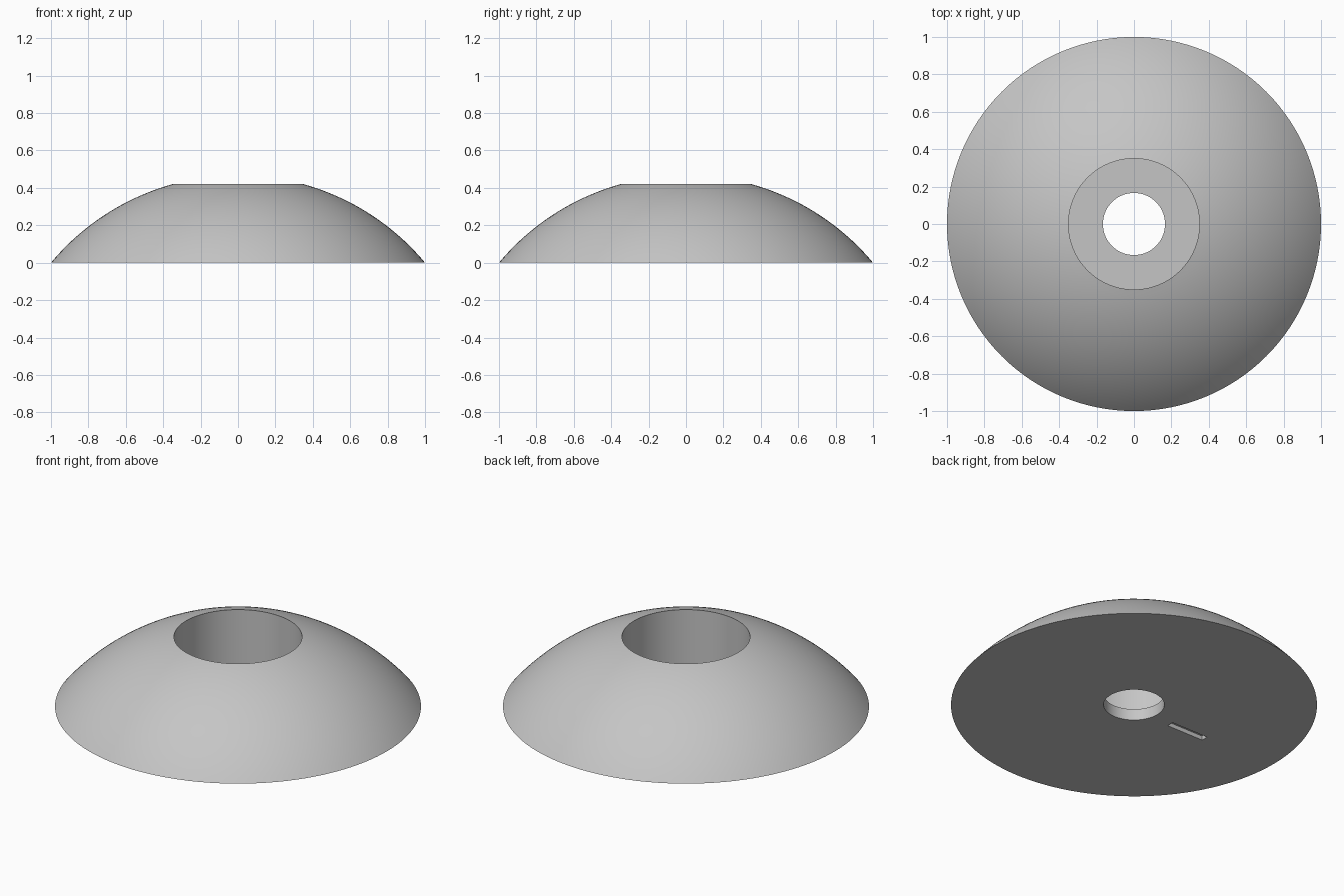
import bpy
import bmesh
import math

default_cube = bpy.data.objects.get("Cube")
if default_cube:
    bpy.data.objects.remove(default_cube, do_unlink=True)

# Dimensions
BASE_R, RIM_R, HOLE_R = 1.0, 0.35, 0.166
HEIGHT, SHELF_Z = 0.42, 0.068
SEGMENTS, DOME_STEPS = 128, 24

# Single plain grey finish
grey = bpy.data.materials.new("light_grey")
grey.use_nodes = True
colour = (0.56, 0.56, 0.56, 1.0)
grey.diffuse_color = colour
grey.node_tree.nodes["Principled BSDF"].inputs["Base Color"].default_value = colour

# Profile: spherical dome from base edge to rim, counterbore, shelf, through hole
centre_z = (RIM_R**2 + HEIGHT**2 - BASE_R**2) / (2 * HEIGHT)
sphere_r = math.hypot(BASE_R, centre_z)
start = math.atan2(-centre_z, BASE_R)
end = math.atan2(HEIGHT - centre_z, RIM_R)
profile = []
for i in range(DOME_STEPS + 1):
    a = start + (end - start) * i / DOME_STEPS
    profile.append((sphere_r * math.cos(a), centre_z + sphere_r * math.sin(a)))
profile += [(RIM_R, SHELF_Z), (HOLE_R, SHELF_Z), (HOLE_R, 0)]

# Lathe the closed profile around the z axis
bm = bmesh.new()
verts = [bm.verts.new((r, 0, z)) for r, z in profile]
edges = [bm.edges.new((verts[i - 1], verts[i])) for i in range(len(verts))]
bmesh.ops.spin(bm, geom=verts + edges, cent=(0, 0, 0), axis=(0, 0, 1),
               angle=math.tau, steps=SEGMENTS, use_merge=True)
bmesh.ops.remove_doubles(bm, verts=bm.verts[:], dist=0.0001)
bmesh.ops.recalc_face_normals(bm, faces=bm.faces[:])
mesh = bpy.data.meshes.new("domed_body")
bm.to_mesh(mesh)
bm.free()
mesh.materials.append(grey)
body = bpy.data.objects.new("domed_body", mesh)
bpy.context.collection.objects.link(body)

# Shallow locating slot in the underside
bpy.ops.mesh.primitive_cube_add(size=1, location=(-0.41, -0.035, 0))
cutter = bpy.context.object
cutter.name = "slot_cutter"
cutter.scale = (0.245, 0.042, 0.05)
cutter.hide_render = True
cutter.data.materials.append(grey)
cut = body.modifiers.new("slot", 'BOOLEAN')
cut.operation = 'DIFFERENCE'
cut.solver = 'EXACT'
cut.object = cutter

bpy.ops.object.select_all(action='DESELECT')
body.select_set(True)
bpy.context.view_layer.objects.active = body
bpy.ops.object.modifier_apply(modifier=cut.name)
bpy.data.objects.remove(cutter, do_unlink=True)

# Smooth dome with crisp rims
bpy.ops.object.shade_smooth_by_angle(angle=math.radians(30))
